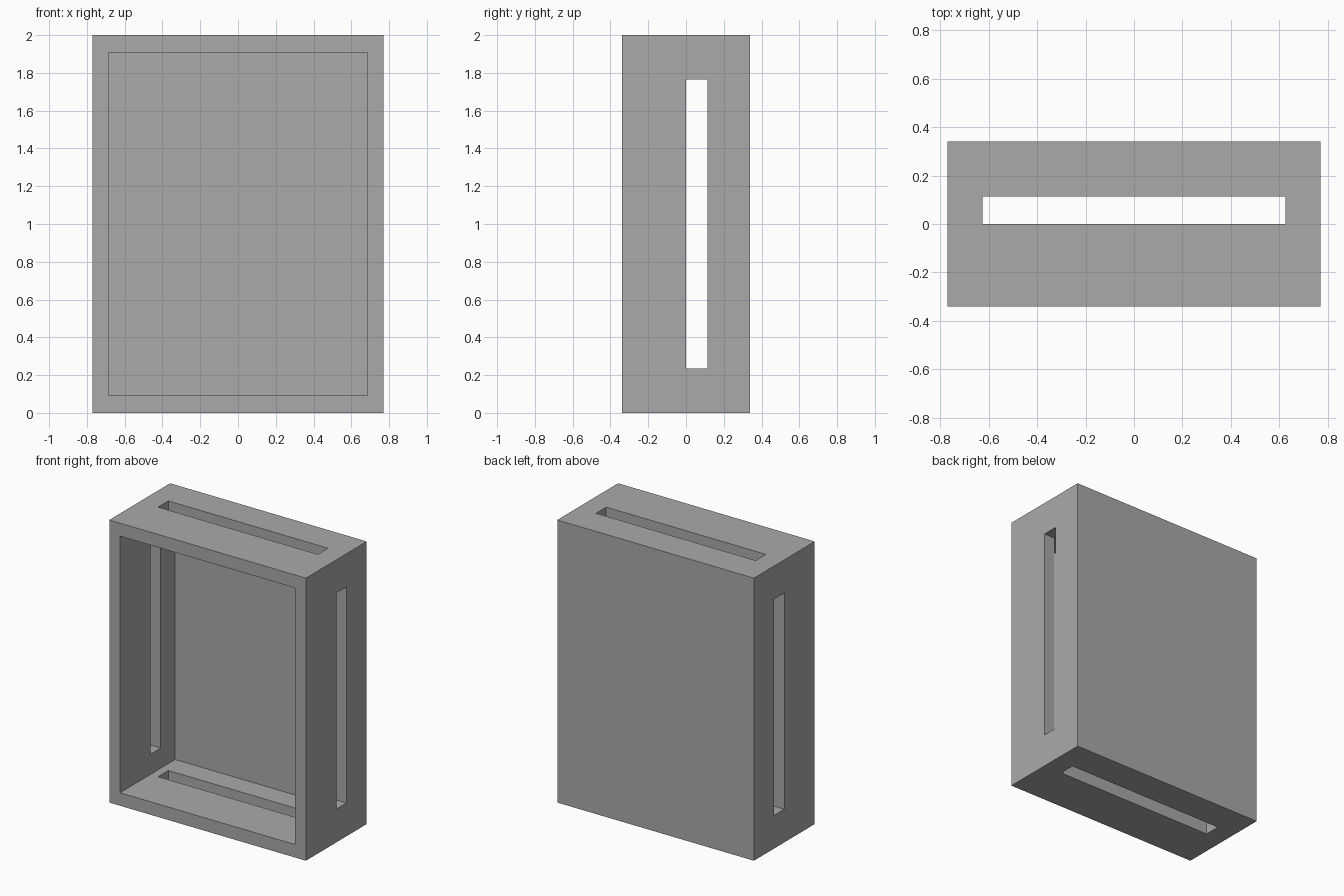
import bpy

if "Cube" in bpy.data.objects:
    bpy.data.objects.remove(bpy.data.objects["Cube"])

W, D, H = 0.77, 0.34, 2.0            # half width, half depth, height
IN_X, IN_Z0, IN_Z1 = 0.685, 0.092, 1.908
BACK_Y = 0.276                       # inner face of the back panel
SLOT_Y0, SLOT_Y1 = 0.0, 0.114

grey = bpy.data.materials.new("mid grey")
grey.diffuse_color = (0.4, 0.4, 0.4, 1)
grey.use_nodes = True
grey.node_tree.nodes["Principled BSDF"].inputs["Base Color"].default_value = grey.diffuse_color


def box(name, lo, hi):
    """Axis-aligned box between two corners."""
    centre = [(a + b) / 2 for a, b in zip(lo, hi)]
    bpy.ops.mesh.primitive_cube_add(size=1, location=centre)
    ob = bpy.context.object
    ob.name = name
    ob.scale = [b - a for a, b in zip(lo, hi)]
    bpy.ops.object.transform_apply(location=True, rotation=True, scale=True)
    ob.data.materials.append(grey)
    return ob


# Outer case
case = box("case", (-W, -D, 0), (W, D, H))

# Front opening, then the slots through top/bottom and through both sides
cutters = [
    box("cavity_cutter", (-IN_X, -D - 0.1, IN_Z0), (IN_X, BACK_Y, IN_Z1)),
    box("vertical_slot_cutter", (-0.625, SLOT_Y0, -0.1), (0.625, SLOT_Y1, H + 0.1)),
    box("side_slot_cutter", (-W - 0.1, SLOT_Y0, 0.235), (W + 0.1, SLOT_Y1, 1.765)),
]
for cutter in cutters:
    cutter.hide_render = True
    mod = case.modifiers.new(cutter.name, 'BOOLEAN')
    mod.operation = 'DIFFERENCE'
    mod.solver = 'EXACT'
    mod.object = cutter
    bpy.context.view_layer.objects.active = case
    bpy.ops.object.modifier_apply(modifier=mod.name)
    bpy.data.objects.remove(cutter)
